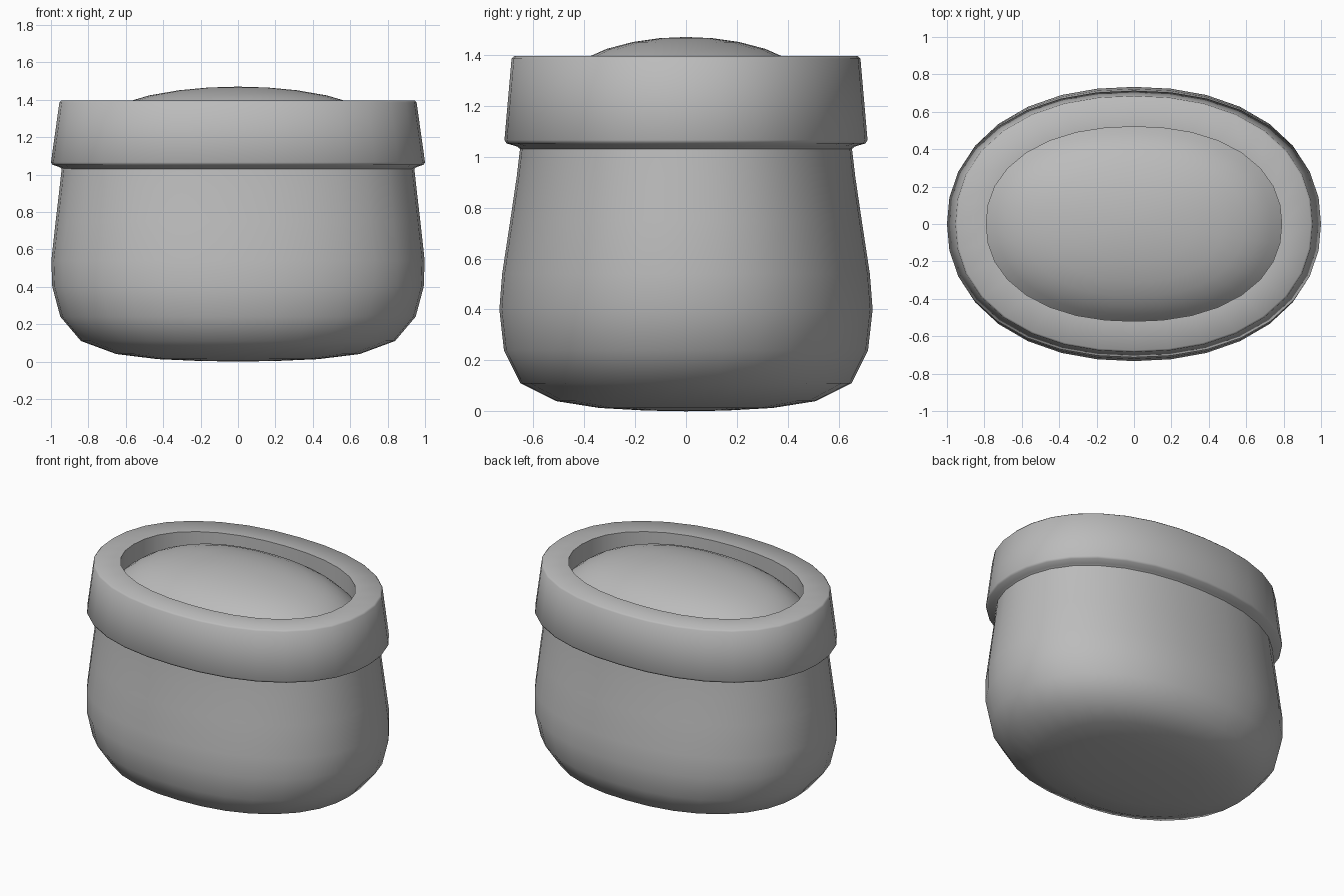
import bpy, bmesh, math

SIDES = 32
POWER = 2.2  # slightly squared oval

cube = bpy.data.objects.get("Cube")
if cube:
    bpy.data.objects.remove(cube, do_unlink=True)

grey = bpy.data.materials.new("plain grey")
grey.use_nodes = True
colour = (0.5, 0.5, 0.5, 1)
grey.diffuse_color = colour
grey.node_tree.nodes["Principled BSDF"].inputs["Base Color"].default_value = colour


def oval(bm, rx, ry, z):
    ring = []
    for i in range(SIDES):
        a = 2 * math.pi * i / SIDES
        c, s = math.cos(a), math.sin(a)
        n = (abs(c) ** POWER + abs(s) ** POWER) ** (1 / POWER)
        ring.append(bm.verts.new((rx * c / n, ry * s / n, z)))
    return ring


def loft(name, profile, angle, first=None, last=None, closed=False):
    """Skin oval rings (rx, ry, z); optional poles close the ends."""
    bm = bmesh.new()
    rings = [oval(bm, *p) for p in profile]
    pairs = list(zip(rings, rings[1:]))
    if closed:
        pairs.append((rings[-1], rings[0]))
    for a, b in pairs:
        for i in range(SIDES):
            j = (i + 1) % SIDES
            bm.faces.new((a[i], a[j], b[j], b[i]))
    for z, ring in ((first, rings[0]), (last, rings[-1])):
        if z is not None:
            pole = bm.verts.new((0, 0, z))
            for i in range(SIDES):
                bm.faces.new((ring[i], ring[(i + 1) % SIDES], pole))
    bmesh.ops.recalc_face_normals(bm, faces=bm.faces)
    mesh = bpy.data.meshes.new(name)
    bm.to_mesh(mesh)
    bm.free()
    mesh.materials.append(grey)
    obj = bpy.data.objects.new(name, mesh)
    bpy.context.collection.objects.link(obj)
    bpy.ops.object.select_all(action="DESELECT")
    obj.select_set(True)
    bpy.context.view_layer.objects.active = obj
    bpy.ops.object.shade_smooth_by_angle(angle=math.radians(angle))
    return obj


# Rounded pot body, closed out of sight under the filling
loft("body", [
    (0.20, 0.16, 0.003), (0.43, 0.34, 0.013), (0.65, 0.51, 0.04),
    (0.84, 0.65, 0.11), (0.95, 0.715, 0.24), (0.993, 0.733, 0.40),
    (0.998, 0.722, 0.54), (0.975, 0.69, 0.75), (0.955, 0.665, 0.92),
    (0.943, 0.652, 1.03), (0.93, 0.64, 1.15),
], 45, first=0, last=1.15)

# Thick flared cuff with softened edges
loft("cuff", [
    (0.79, 0.52, 1.10), (0.79, 0.52, 1.395), (0.945, 0.675, 1.395),
    (0.955, 0.685, 1.385), (1.0, 0.713, 1.065), (0.992, 0.705, 1.052),
    (0.955, 0.664, 1.04), (0.935, 0.645, 1.025),
], 50, closed=True)

# Domed filling inside the cuff
dome = [(0.79 * t, 0.52 * t, 1.47 - 0.12 * t ** 2 - 0.08 * t ** 6)
        for t in (1, 0.93, 0.85, 0.75, 0.6, 0.4, 0.2)]
loft("domed_filling", dome, 45, last=1.47)
